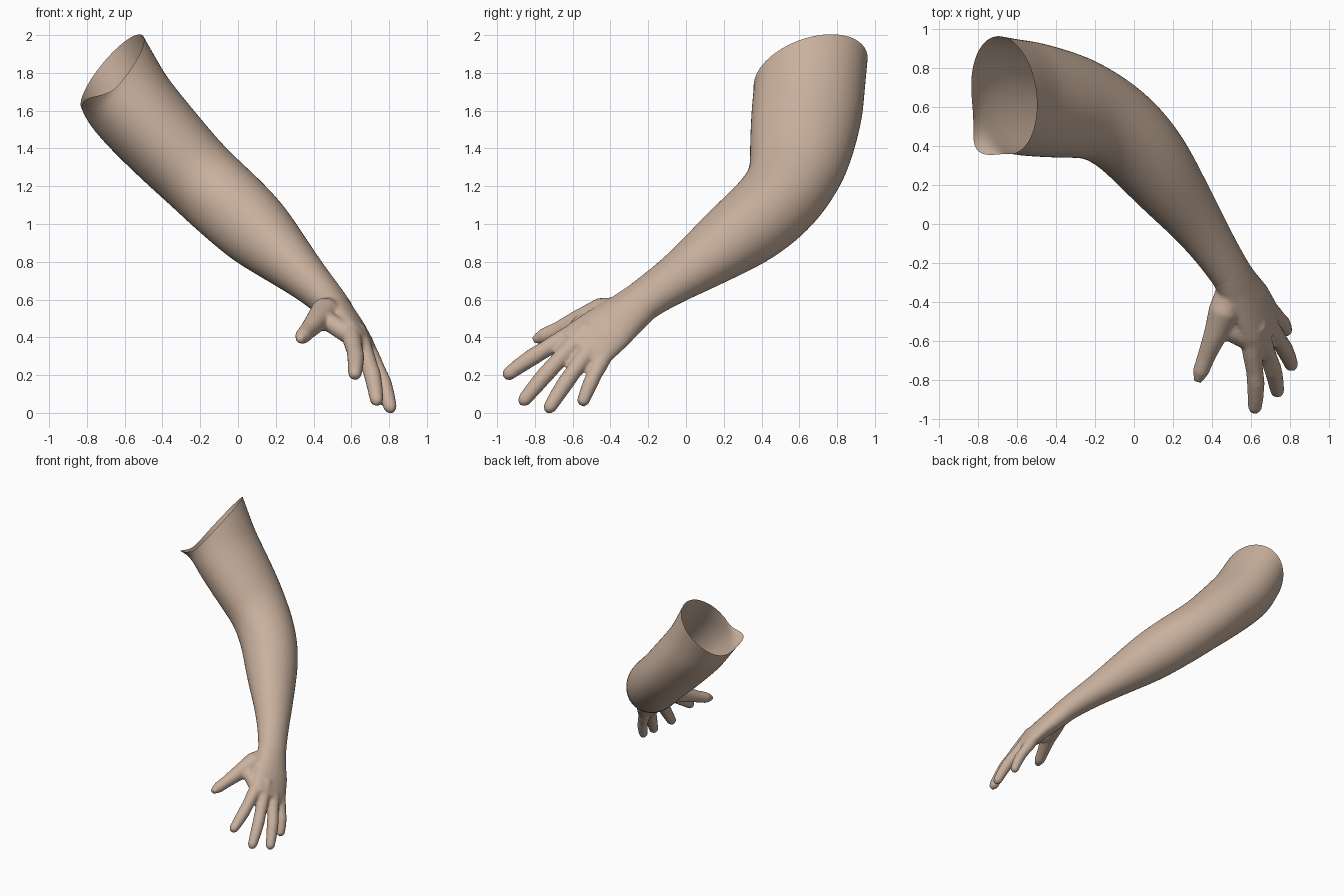
import bpy, bmesh, math
from mathutils import Vector

SIDES = 20

skin = bpy.data.materials.new("warm_skin")
skin.diffuse_color = (0.578, 0.434, 0.337, 1)


def add_loft(bm, sections, caps=True):
    """Skin elliptical rings (x, y, z, half width, half thickness) along a path."""
    pts = [Vector(s[:3]) for s in sections]
    rings = []
    for i, s in enumerate(sections):
        d = (pts[min(i + 1, len(pts) - 1)] - pts[max(i - 1, 0)]).normalized()
        u = Vector((0, 1, 0))
        u = (u - d * u.dot(d)).normalized()
        v = d.cross(u)
        a, b = s[3], s[-1]
        ring = []
        for k in range(SIDES):
            t = 2 * math.pi * k / SIDES
            ring.append(bm.verts.new(pts[i] + u * a * math.cos(t) + v * b * math.sin(t)))
        rings.append(ring)
    for r0, r1 in zip(rings, rings[1:]):
        for k in range(SIDES):
            n = (k + 1) % SIDES
            bm.faces.new((r0[k], r0[n], r1[n], r1[k]))
    if caps:
        bm.faces.new(rings[0])
        bm.faces.new(rings[-1])
    return rings


def make_object(name, bm):
    bmesh.ops.recalc_face_normals(bm, faces=bm.faces)
    for f in bm.faces:
        f.smooth = True
    mesh = bpy.data.meshes.new(name)
    bm.to_mesh(mesh)
    bm.free()
    mesh.materials.append(skin)
    ob = bpy.data.objects.new(name, mesh)
    bpy.context.collection.objects.link(ob)
    return ob


# Arm: open tube from the cut upper end to the wrist
bm = bmesh.new()
rings = add_loft(bm, [
    (-0.67, 0.66, 1.80, 0.30, 0.25),
    (-0.60, 0.65, 1.68, 0.297, 0.245),
    (-0.53, 0.64, 1.585, 0.300, 0.242),
    (-0.32, 0.605, 1.36, 0.274, 0.224),
    (-0.22, 0.575, 1.26, 0.248, 0.214),
    (-0.12, 0.525, 1.165, 0.232, 0.214),
    (-0.01, 0.435, 1.065, 0.222, 0.212),
    (0.10, 0.305, 0.96, 0.208, 0.202),
    (0.20, 0.17, 0.865, 0.182, 0.17),
    (0.30, 0.04, 0.77, 0.152, 0.138),
    (0.39, -0.09, 0.685, 0.127, 0.112),
    (0.475, -0.22, 0.60, 0.115, 0.095),
    (0.52, -0.29, 0.545, 0.118, 0.088),
], caps=False)
# Slanted rim with a small pulled corner
for k, vert in enumerate(rings[0]):
    t = 2 * math.pi * k / SIDES
    vert.co = (Vector((-0.665, 0.66, 1.805))
               + Vector((-0.045, 0.305, 0.055)) * math.cos(t)
               + Vector((0.165, 0.03, 0.195)) * math.sin(t))
    pull = max(0, 1 - abs(t - math.radians(228)) / 0.5)
    vert.co += Vector((-0.07, -0.085, 0.05)) * pull
arm = make_object("arm", bm)
sub = arm.modifiers.new("smooth_skin", 'SUBSURF')
sub.levels = sub.render_levels = 2

# Palm
bm = bmesh.new()
add_loft(bm, [
    (0.45, -0.18, 0.625, 0.105, 0.085),
    (0.475, -0.22, 0.60, 0.113, 0.093),
    (0.535, -0.32, 0.52, 0.128, 0.086),
    (0.593, -0.41, 0.45, 0.150, 0.076),
    (0.645, -0.50, 0.38, 0.160, 0.064),
    (0.675, -0.565, 0.33, 0.150, 0.050),
])

# Fingers: base and tip, from index to little finger
back = Vector((0.81, -0.04, 0.58))
for base, tip, r in [
    ((0.605, -0.66, 0.385), (0.62, -0.965, 0.19), 0.048),
    ((0.66, -0.61, 0.345), (0.74, -0.877, 0.045), 0.048),
    ((0.70, -0.535, 0.300), (0.815, -0.738, 0.005), 0.047),
    ((0.71, -0.455, 0.260), (0.785, -0.555, 0.04), 0.043),
]:
    base, tip = Vector(base), Vector(tip)
    path = []
    for f, scale, arch in [(-0.35, 1.05, -0.008), (0, 1.05, 0.0), (0.3, 0.92, 0.010),
                           (0.5, 0.95, 0.014), (0.75, 0.85, 0.008),
                           (0.93, 0.75, 0.0), (1.0, 0.40, 0.0)]:
        p = base.lerp(tip, f) + back * arch
        path.append((*p, r * scale))
    add_loft(bm, path)

# Thumb
add_loft(bm, [
    (0.495, -0.33, 0.545, 0.072), (0.46, -0.45, 0.53, 0.080),
    (0.415, -0.57, 0.485, 0.060), (0.37, -0.68, 0.435, 0.046),
    (0.342, -0.755, 0.405, 0.042), (0.325, -0.808, 0.385, 0.020),
])
# Web between thumb and index finger
add_loft(bm, [(0.43, -0.50, 0.51, 0.055), (0.50, -0.555, 0.47, 0.050),
              (0.59, -0.60, 0.41, 0.050)])

# Fuse the hand into one soft skin
hand = make_object("hand", bm)
rm = hand.modifiers.new("fuse", 'REMESH')
rm.mode = 'VOXEL'
rm.voxel_size = 0.011
rm.use_smooth_shade = True
sm = hand.modifiers.new("soften", 'SMOOTH')
sm.factor = 0.5
sm.iterations = 5
